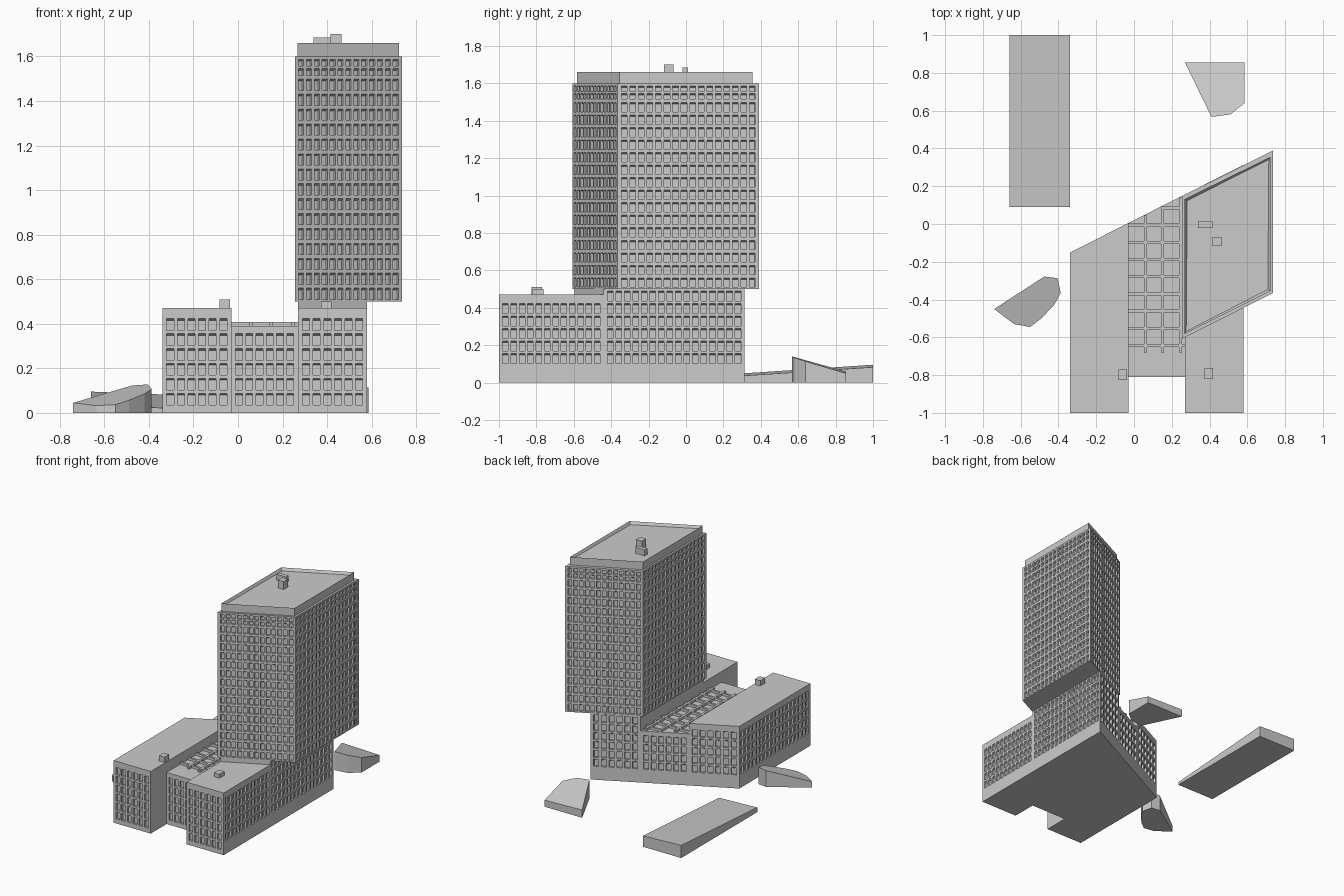
import bpy, bmesh
from mathutils import Vector

if "Cube" in bpy.data.objects:
    bpy.data.objects.remove(bpy.data.objects["Cube"])

DEPTH = 0.015


def back(x):
    """Slanted rear building line."""
    return 0.02 + 0.505 * x


def finish(name, bm, smooth=False):
    bmesh.ops.remove_doubles(bm, verts=bm.verts, dist=1e-5)
    me = bpy.data.meshes.new(name)
    bm.to_mesh(me)
    bm.free()
    ob = bpy.data.objects.new(name, me)
    bpy.context.collection.objects.link(ob)
    return ob


def quad(bm, pts):
    return bm.faces.new([bm.verts.new(p) for p in pts])


def wall(bm, a, b, z0, z1, cols=0, rows=(), fill=0.66):
    """Vertical wall from a to b with recessed windows; rows = (bottom, top)."""
    a, b = Vector((*a, 0)), Vector((*b, 0))
    d = (b - a).normalized()
    inward = Vector((-d.y, d.x, 0)) * DEPTH

    def P(t, z):
        p = a.lerp(b, t)
        return Vector((p.x, p.y, z))

    def panel(t0, t1, lo, hi):
        if hi - lo > 1e-5:
            quad(bm, [P(t0, lo), P(t1, lo), P(t1, hi), P(t0, hi)])

    z = z0
    m = 0.012 / (b - a).length
    step = (1 - 2 * m) / max(cols, 1)
    for lo, hi in rows:
        panel(0, 1, z, lo)
        t = 0
        for c in range(cols):
            t0 = m + step * (c + (1 - fill) / 2)
            t1 = t0 + step * fill
            panel(t, t0, lo, hi)
            o = [P(t0, lo), P(t1, lo), P(t1, hi), P(t0, hi)]
            drop = Vector((0, 0, -0.008))
            i = [p + inward + (drop if k > 1 else Vector()) for k, p in enumerate(o)]
            quad(bm, i)
            for k in range(4):
                n = (k + 1) % 4
                quad(bm, [o[k], o[n], i[n], i[k]])
            t = t1
        panel(t, 1, lo, hi)
        z = hi
    panel(0, 1, z, z1)


def block(name, pts, z0, z1, spec=None, top=True):
    """Prism; spec[edge] = None (no wall) or (wall bottom, columns, rows)."""
    spec = spec or {}
    bm = bmesh.new()
    quad(bm, [(x, y, z0) for x, y in reversed(pts)])
    if top:
        quad(bm, [(x, y, z1) for x, y in pts])
    for k, p in enumerate(pts):
        s = spec.get(k, (z0, 0, ()))
        if s:
            wall(bm, p, pts[(k + 1) % len(pts)], s[0], z1, s[1], s[2])
    return finish(name, bm)


def box(name, x0, x1, y0, y1, z0, z1):
    return block(name, [(x0, y0), (x1, y0), (x1, y1), (x0, y1)], z0, z1)


def wedge(name, pts, height):
    """Low pavilion with a sloping flat roof given by height(x, y)."""
    bm = bmesh.new()
    quad(bm, [(x, y, 0) for x, y in reversed(pts)])
    quad(bm, [(x, y, height(x, y)) for x, y in pts])
    for k, (x, y) in enumerate(pts):
        u, v = pts[(k + 1) % len(pts)]
        quad(bm, [(x, y, 0), (u, v, 0), (u, v, height(u, v)), (x, y, height(x, y))])
    return finish(name, bm)


def rows(first, count, h=0.053):
    tops = [0.088 + 0.067 * k for k in range(first, first + count)]
    return [(t - h, t) for t in tops]


# podium wings and recessed centre
L, A, B, R = -0.34, -0.03, 0.27, 0.58
block("left_wing", [(L, -1), (A, -1), (A, -0.81), (A, back(A)), (L, back(L))], 0, 0.47,
      {0: (0, 6, rows(0, 6)), 2: (0.39, 0, ()), 3: (0, 6, rows(1, 5)), 4: (0, 18, rows(1, 5))})
block("podium_centre", [(A, -0.81), (B, -0.81), (B, back(B)), (A, back(A))], 0, 0.39,
      {0: (0, 6, rows(0, 5)), 1: None, 2: (0, 6, rows(1, 4)), 3: None})
fl, fr = -0.595, -0.44
block("right_wing", [(B, -1), (R, -1), (R, fr), (B, fl), (B, -0.81)], 0, 0.47,
      {0: (0, 6, rows(0, 6)), 1: (0, 12, rows(1, 5)), 2: None, 3: (0.39, 0, ())})
block("tower_base", [(B, fl), (R, fr), (R, back(R)), (B, back(B))], 0, 0.5,
      {0: (0.47, 0, ()), 1: (0, 16, rows(1, 6)), 2: (0, 6, rows(1, 6)), 3: (0.39, 0, ())}, top=False)

# tower shaft with two shorter floors at the top
tr = rows(7, 15, 0.05)
tr = [(lo + 0.003, hi + 0.003) for lo, hi in tr] + [(1.515, 1.545), (1.557, 1.587)]
block("tower", [(0.255, -0.607), (0.737, -0.365), (0.737, 0.39), (0.255, 0.149)], 0.5, 1.6,
      {0: (0.5, 13, tr), 1: (0.5, 16, tr), 2: (0.5, 13, tr), 3: (0.5, 16, tr)})

# crown with parapet and sunken roof
crown = block("tower_crown", [(0.268, -0.582), (0.722, -0.355), (0.722, 0.355), (0.268, 0.132)], 1.6, 1.66)
bm = bmesh.new()
bm.from_mesh(crown.data)
roof = [f for f in bm.faces if f.normal.z > 0.9]
bmesh.ops.inset_region(bm, faces=roof, thickness=0.016)
bmesh.ops.translate(bm, verts=roof[0].verts, vec=(0, 0, -0.02))
bm.to_mesh(crown.data)
bm.free()

# grid of beams over the centre roof
for k, x in enumerate((0.06, 0.15, 0.245)):
    box(f"long_beam_{k}", x - 0.008, x + 0.008, -0.68, back(x - 0.008), 0.39, 0.408)
for k in range(9):
    y = 0.085 - 0.091 * k
    x0 = max(A, (y + 0.008 - 0.02) / 0.505)
    box(f"cross_beam_{k}", x0, B, y - 0.008, y + 0.008, 0.39, 0.408)

# rooftop plant boxes
box("left_wing_vent", -0.082, -0.036, -0.825, -0.77, 0.47, 0.51)
box("right_wing_vent", 0.373, 0.419, -0.82, -0.762, 0.47, 0.5)
box("tower_vent_low", 0.338, 0.415, -0.02, 0.012, 1.64, 1.685)
box("tower_vent_high", 0.416, 0.464, -0.117, -0.068, 1.64, 1.7)

# low pavilions around the building
wedge("long_pavilion", [(-0.66, 0.09), (-0.34, 0.09), (-0.34, 1), (-0.66, 1)],
      lambda x, y: 0.035 + 0.0665 * (y - 0.09) - 0.04 * (x + 0.66))
wedge("corner_pavilion", [(0.27, 0.855), (0.41, 0.567), (0.51, 0.58), (0.585, 0.64), (0.585, 0.855)],
      lambda x, y: 0.14 - 0.295 * (y - 0.567) - 0.03 * (x - 0.41))
wedge("round_pavilion", [(-0.74, -0.45), (-0.635, -0.53), (-0.55, -0.545), (-0.49, -0.5),
                         (-0.42, -0.425), (-0.388, -0.365), (-0.405, -0.287), (-0.475, -0.278)],
      lambda x, y: 0.045 + 0.1045 * (x + 0.74) + 0.293 * (y + 0.45))
